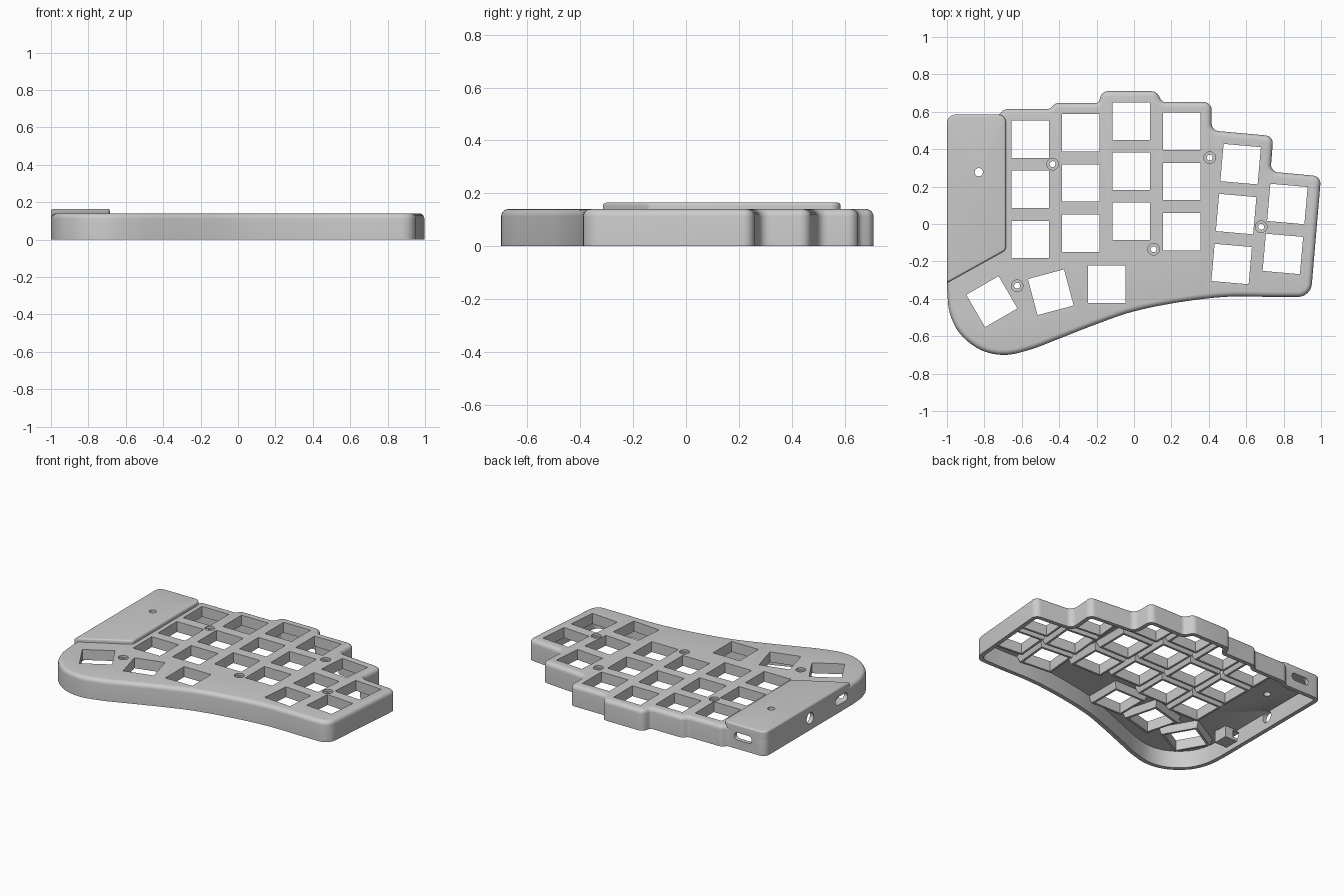
import bpy, bmesh, math
from mathutils import Vector, Matrix

cube = bpy.data.objects.get("Cube")
if cube:
    bpy.data.objects.remove(cube)

grey = bpy.data.materials.new("case grey")
grey.use_nodes = True
colour = (0.6, 0.6, 0.6, 1)
grey.diffuse_color = colour
grey.node_tree.nodes["Principled BSDF"].inputs["Base Color"].default_value = colour


def finish(name, bm):
    bmesh.ops.recalc_face_normals(bm, faces=bm.faces[:])
    if bm.calc_volume(signed=True) < 0:
        bmesh.ops.reverse_faces(bm, faces=bm.faces[:])
    mesh = bpy.data.meshes.new(name)
    bm.to_mesh(mesh)
    bm.free()
    mesh.materials.append(grey)
    ob = bpy.data.objects.new(name, mesh)
    bpy.context.collection.objects.link(ob)
    return ob


def rounded(corners, steps=6):
    """Replace each (x, y, radius) corner with an arc."""
    out = []
    for i, (x, y, r) in enumerate(corners):
        p = Vector((x, y))
        if r == 0:
            out.append(p)
            continue
        a = Vector(corners[i - 1][:2]) - p
        b = Vector(corners[(i + 1) % len(corners)][:2]) - p
        half = a.angle(b) / 2
        cut = min(r / math.tan(half), a.length * 0.48, b.length * 0.48)
        r = cut * math.tan(half)
        a.normalize()
        b.normalize()
        centre = p + (a + b).normalized() * (r / math.sin(half))
        start, end = p + a * cut - centre, p + b * cut - centre
        first = math.atan2(start.y, start.x)
        turn = math.atan2(start.x * end.y - start.y * end.x, start.dot(end))
        for k in range(steps + 1):
            t = first + turn * k / steps
            out.append(centre + Vector((math.cos(t), math.sin(t))) * r)
    return out


def spline(points, steps=6):
    """Smooth curve through the points."""
    p = [Vector(q) for q in points]
    p = [2 * p[0] - p[1]] + p + [2 * p[-1] - p[-2]]
    out = []
    for a, b, c, d in zip(p, p[1:], p[2:], p[3:]):
        for k in range(steps):
            t = k / steps
            out.append(b + (c - a) * t / 2 + (a - 2.5 * b + 2 * c - d / 2) * t * t
                       + (1.5 * (b - c) + (d - a) / 2) * t ** 3)
    return out + [p[-2]]


def inset(points, d):
    """Move a clockwise outline inwards."""
    out = []
    for i, p in enumerate(points):
        u = (p - points[i - 1]).normalized()
        v = (points[(i + 1) % len(points)] - p).normalized()
        n = Vector((u.y + v.y, -u.x - v.x)).normalized()
        out.append(p + n * d / max(0.5, n.dot(Vector((u.y, -u.x)))))
    return out


def loft(bm, loops):
    rings = [[bm.verts.new(v) for v in loop] for loop in loops]
    for a, b in zip(rings, rings[1:]):
        for i in range(len(a)):
            bm.faces.new((a[i - 1], a[i], b[i], b[i - 1]))
    bm.faces.new(rings[0])
    bm.faces.new(rings[-1])


def slab(name, outline, levels):
    """Stack of inset outlines, given as (height, inset)."""
    bm = bmesh.new()
    loft(bm, [[(p.x, p.y, z) for p in inset(outline, d)] for z, d in levels])
    return finish(name, bm)


def fillet(top, r, steps=5):
    arc = [k * math.pi / 2 / steps for k in range(steps + 1)]
    return [(top - r + r * math.sin(t), r - r * math.cos(t)) for t in arc]


def box(bm, x, y, turn, z0, half0, z1, half1):
    m = Matrix.Translation((x, y, 0)) @ Matrix.Rotation(math.radians(turn), 4, 'Z')
    square = ((-1, -1), (-1, 1), (1, 1), (1, -1))
    loft(bm, [[m @ Vector((a * h, b * h, z)) for a, b in square]
              for z, h in ((z0, half0), (z1, half1))])


def lathe(bm, x, y, levels):
    angles = [k * math.tau / 24 for k in range(24)]
    loft(bm, [[(x + r * math.cos(a), y + r * math.sin(a), z) for a in angles] for z, r in levels])


def port(bm, axis, where, along, z, width, height):
    """Stadium-shaped opening through a side wall."""
    r, side = height / 2, (width - height) / 2
    loops = []
    for depth in (-0.06, 0.06):
        loop = []
        for k in range(24):
            a = (k + 0.5) * math.tau / 24
            s = along + r * math.cos(a) + math.copysign(side, math.cos(a))
            h = z + r * math.sin(a)
            loop.append((where + depth, s, h) if axis == 'X' else (s, where + depth, h))
        loops.append(loop)
    loft(bm, loops)


# Case outline: stepped back edge, slanted right side, swept front edge
back = [(-1, 0.585, 0.045), (-0.72, 0.585, 0.03), (-0.69, 0.615, 0.042), (-0.45, 0.615, 0.03),
        (-0.42, 0.647, 0.042), (-0.19, 0.647, 0.02), (-0.17, 0.71, 0.042), (0.12, 0.71, 0.045),
        (0.15, 0.652, 0.03), (0.415, 0.652, 0.042), (0.415, 0.5, 0.04), (0.745, 0.47, 0.042),
        (0.73, 0.28, 0.04), (1.0, 0.255, 0.042), (0.945, -0.39, 0.075)]
front = spline([(0.75, -0.39), (0.5, -0.389), (0.25, -0.417), (0, -0.467), (-0.2, -0.535),
                (-0.4, -0.613), (-0.55, -0.67), (-0.69, -0.7), (-0.82, -0.673),
                (-0.93, -0.587), (-0.985, -0.475), (-1, -0.35)])
outline = rounded(back + [(p.x, p.y, 0) for p in front])

# Hollow case: inner ceiling, inner wall, bottom rim, outer wall, rounded top
case = slab("keyboard_case", outline,
            [(0.115, 0.028), (0, 0.028), (0, 0)] + fillet(0.14, 0.028))

# Raised cover over the controller bay
cover_outline = rounded([(-1, 0.585, 0.045), (-0.685, 0.585, 0.04),
                         (-0.685, -0.14, 0.03), (-1, -0.315, 0)])
cover = slab("controller_cover", cover_outline, [(0.112, 0)] + fillet(0.165, 0.012))

# Key positions: (x, y, turn)
columns = [(-0.555, 0.453), (-0.285, 0.487), (-0.015, 0.55), (0.255, 0.495)]
keys = [(x, y - 0.268 * row, 0) for x, y in columns for row in range(3)]
keys += [(0.57 - 0.024 * row, 0.32 - 0.267 * row, -5) for row in range(3)]
keys += [(0.82 - 0.024 * row, 0.107 - 0.267 * row, -5) for row in range(2)]
keys += [(-0.145, -0.323, 0), (-0.445, -0.365, 15), (-0.76, -0.415, 30)]

# Collars below the key openings, and a block behind the side slot
bm = bmesh.new()
for x, y, turn in keys:
    box(bm, x, y, turn, 0.07, 0.115, 0.118, 0.13)
box(bm, -0.93, -0.23, 0, 0.035, 0.05, 0.118, 0.05)
collars = finish("key_collars", bm)

# Key openings, screw holes and side ports
bm = bmesh.new()
for x, y, turn in keys:
    box(bm, x, y, turn, -0.1, 0.1, 0.3, 0.1)
for x, y in [(-0.435, 0.32), (0.405, 0.355), (0.68, -0.015), (0.105, -0.135), (-0.625, -0.33)]:
    lathe(bm, x, y, [(-0.1, 0.016), (0.125, 0.016), (0.125, 0.031), (0.2, 0.031)])
lathe(bm, -0.83, 0.277, [(-0.1, 0.022), (0.3, 0.022)])
port(bm, 'Y', 0.585, -0.835, 0.085, 0.13, 0.05)
port(bm, 'X', -1, 0.105, 0.08, 0.076, 0.075)
port(bm, 'X', -1, -0.23, 0.08, 0.13, 0.055)
openings = finish("openings_cutter", bm)
openings.hide_render = True

for part in (case, cover, collars):
    mod = part.modifiers.new("openings", 'BOOLEAN')
    mod.operation, mod.object, mod.solver = 'DIFFERENCE', openings, 'EXACT'
    bpy.ops.object.select_all(action='DESELECT')
    part.select_set(True)
    bpy.context.view_layer.objects.active = part
    bpy.ops.object.modifier_apply(modifier=mod.name)
    bpy.ops.object.shade_smooth_by_angle(angle=math.radians(30))
bpy.data.objects.remove(openings)
